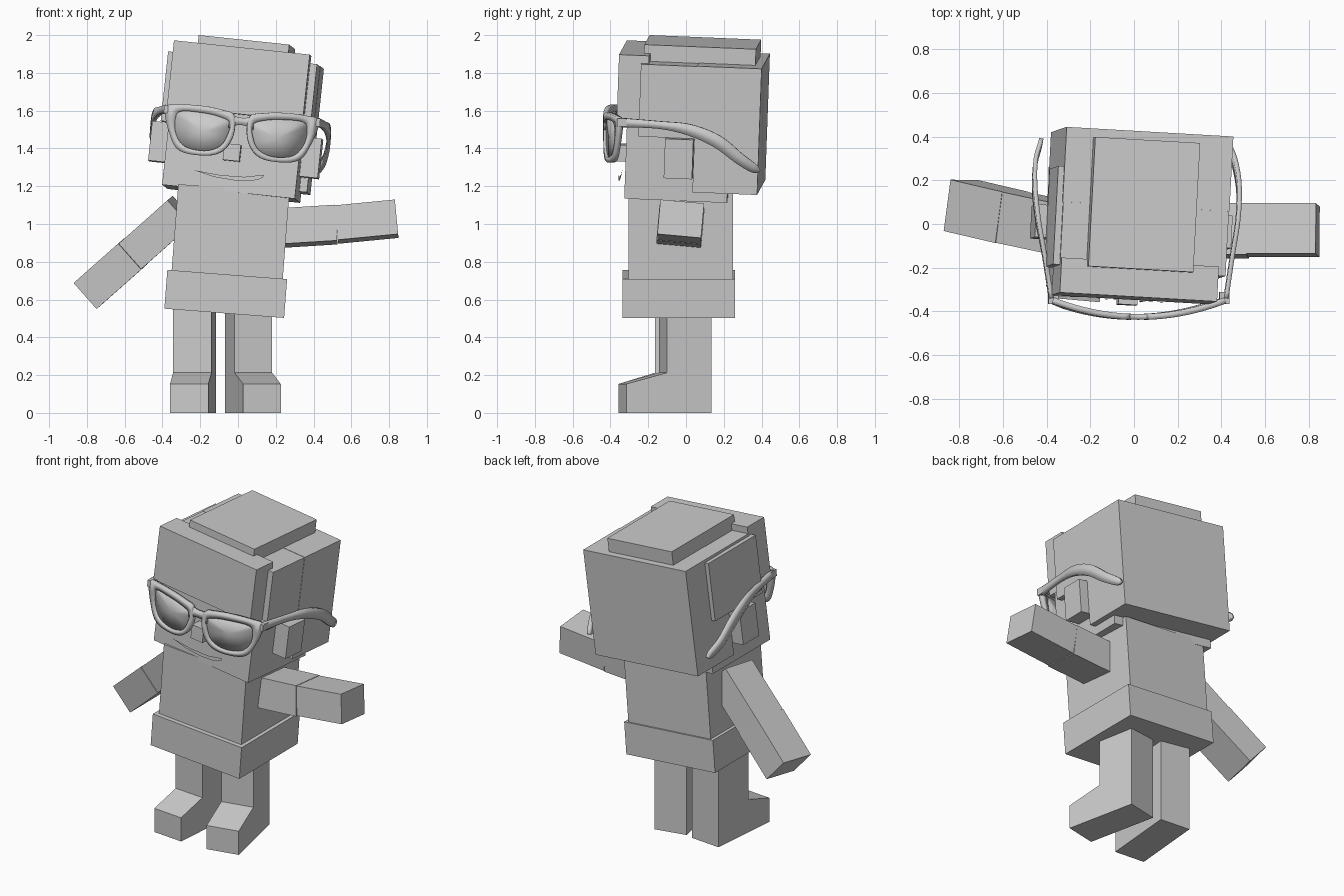
import bpy, bmesh, math
from mathutils import Matrix, Vector, Euler

if "Cube" in bpy.data.objects:
    bpy.data.objects.remove(bpy.data.objects["Cube"])


def frame(origin, rx=0, ry=0, rz=0):
    rot = Euler([math.radians(a) for a in (rx, ry, rz)]).to_matrix().to_4x4()
    return Matrix.Translation(origin) @ rot


def make(name, verts, faces, mat=Matrix()):
    me = bpy.data.meshes.new(name)
    me.from_pydata([tuple(v) for v in verts], [], faces)
    bm = bmesh.new()
    bm.from_mesh(me)
    bmesh.ops.recalc_face_normals(bm, faces=bm.faces)
    bm.to_mesh(me)
    bm.free()
    ob = bpy.data.objects.new(name, me)
    ob.matrix_world = mat
    bpy.context.collection.objects.link(ob)
    return ob


def prism(name, outline, x0, x1, mat):
    """Extrude a (y, z) outline along x."""
    n = len(outline)
    verts = [(x, y, z) for x in (x0, x1) for y, z in outline]
    faces = [[i, (i + 1) % n, n + (i + 1) % n, n + i] for i in range(n)]
    faces += [list(range(n)), list(range(n, 2 * n))]
    return make(name, verts, faces, mat)


def box(name, x, y, z, mat):
    return prism(name, [(y[0], z[0]), (y[1], z[0]), (y[1], z[1]), (y[0], z[1])], x[0], x[1], mat)


def limb(name, p0, p1, depth, height, up):
    """Box running from p0 to p1."""
    p0, p1 = Vector(p0), Vector(p1)
    d = (p1 - p0).normalized()
    side = Vector(up).cross(d).normalized()
    u = d.cross(side)
    m = Matrix((d, side, u)).transposed().to_4x4()
    m.translation = p0
    return box(name, (0, (p1 - p0).length), (-depth / 2, depth / 2), (-height / 2, height / 2), m)


def spline(pts, steps, closed):
    """Catmull-Rom samples through points of any dimension."""
    n = len(pts)
    at = (lambda i: pts[i % n]) if closed else (lambda i: pts[max(0, min(n - 1, i))])
    out = []
    for i in range(n if closed else n - 1):
        for k in range(steps):
            t = k / steps
            out.append([0.5 * (2 * b + (c - a) * t + (2 * a - 5 * b + 4 * c - d) * t * t
                               + (3 * b - a - 3 * c + d) * t ** 3)
                        for a, b, c, d in zip(at(i - 1), at(i), at(i + 1), at(i + 2))])
    if not closed:
        out.append(list(pts[-1]))
    return out


def smooth_shell(ob, thick):
    mod = ob.modifiers.new("thickness", 'SOLIDIFY')
    mod.thickness = thick
    mod.offset = 0
    bpy.ops.object.select_all(action='DESELECT')
    ob.select_set(True)
    bpy.context.view_layer.objects.active = ob
    bpy.ops.object.shade_smooth_by_angle()


# Legs with wedge-topped feet
for name, x, yaw, front, leg_front in (("right_leg", .055, 12, -.345, -.125),
                                       ("left_leg", -.228, -5, -.35, -.155)):
    prism(name, [(.115, 0), (.115, .6), (leg_front, .6), (leg_front, .213),
                 (front, .153), (front, 0)], -.102, .102, frame((x, 0, 0), rz=yaw))

# Torso and waistband, leaning sideways
body = frame((-.065, -.03, .63), ry=4.4)
box("waistband", (-.318, .318), (-.305, .29), (-.103, .103), body)
box("torso", (-.295, .295), (-.275, .28), (0, .56), body)

# Arms
limb("left_upper_arm", (-.30, -.025, 1.07), (-.558, .03, .841), .235, .18, (-.6, 0, .7))
limb("left_forearm", (-.558, .03, .841), (-.794, .085, .632), .238, .184, (-.6, 0, .7))
limb("right_upper_arm", (.2, -.03, .977), (.52, -.03, .997), .238, .19, (0, .09, 1))
limb("right_forearm", (.52, -.028, .997), (.84, -.028, 1.028), .232, .184, (0, .09, 1))

# Head and hair
head = frame((0, 0, 1.5), -2.4, 6, -3.3)
box("face", (-.352, .355), (-.295, .25), (-.343, .36), head)
box("fringe", (-.368, .356), (-.35, -.19), (.07, .422), head)
box("back_hair", (-.373, .395), (.067, .41), (-.29, .382), head)
box("right_side_hair", (.30, .393), (-.23, .1), (-.005, .38), head)
box("left_side_hair", (-.40, -.30), (-.22, .23), (-.005, .365), head)
box("crown_hair", (-.37, .39), (-.2, .1), (.30, .38), head)
box("top_hair", (-.248, .235), (-.224, .368), (.36, .468), head)

# Ears, nose, mouth
for name, s in (("right_ear", 1), ("left_ear", -1)):
    box(name, sorted((s * .33, s * .452)), (-.085, .065), (-.215, -.005), head)
box("nose", (-.043, .045), (-.366, -.28), (-.18, -.092), head)
mouth = [(-.195, -.25), (-.05, -.262), (.08, -.258), (.183, -.236), (.178, -.25), (.15, -.267),
         (.10, -.278), (.02, -.282), (-.08, -.275)]
make("mouth", [(u, -.34, w) for u, w in mouth], [list(range(len(mouth)))], head)

# Glasses
spec = frame((.02, -.34, 1.56), 0, 5, 0)
bend = lambda a: -.085 * (1 - (a / .42) ** 2)
# rim stations: inner x, z then outer x, z
rim = [(.060, -.030, .040, .012), (.11, -.004, .10, .034), (.20, .010, .20, .047),
       (.325, .008, .33, .044), (.350, -.04, .405, .020), (.338, -.115, .370, -.115),
       (.285, -.175, .31, -.200), (.18, -.189, .175, -.214), (.10, -.157, .085, -.182),
       (.066, -.09, .036, -.095)]
loop = spline(rim, 5, True)
# temple stations: x, y, z, half height
temple = spline([(.401, 0, .012, .024), (.432, .2, .002, .020), (.459, .36, -.022, .030),
                 (.469, .506, -.083, .034), (.457, .623, -.175, .030), (.432, .70, -.228, .024),
                 (.425, .73, -.242, .006)], 5, False)
for side, s in (("right", 1), ("left", -1)):
    n = len(loop)
    inner = [(s * p[0], bend(p[0]), p[1]) for p in loop]
    outer = [(s * p[2], bend(p[2]), p[3]) for p in loop]
    ring = [[i, (i + 1) % n, n + (i + 1) % n, n + i] for i in range(n)]
    smooth_shell(make(side + "_rim", inner + outer, ring, spec), .028)
    # lens fan
    lens = [(x, y + .002, z) for x, y, z in inner] + [(s * .2, bend(.2) + .002, -.085)]
    smooth_shell(make(side + "_lens", lens, [[i, (i + 1) % n, n] for i in range(n)], spec), .006)
    # temple strip, its height turned square to the path
    verts = []
    for i, (x, y, z, h) in enumerate(temple):
        p, q = temple[max(i - 1, 0)], temple[min(i + 1, len(temple) - 1)]
        ang = math.atan2(q[2] - p[2], q[1] - p[1])
        for k in (-1, 1):
            verts.append((s * x, y - k * h * math.sin(ang), z + k * h * math.cos(ang)))
    strip = [[2 * i, 2 * i + 1, 2 * i + 3, 2 * i + 2] for i in range(len(temple) - 1)]
    smooth_shell(make(side + "_temple", verts, strip, spec), .02)
    box(side + "_hinge", sorted((s * .37, s * .415)), (-.025, .03), (-.008, .034), spec)
# bridge
arc = [-.065 + .13 * i / 6 for i in range(7)]
verts = [(a, bend(a), c) for a in arc for c in (-.036 - 5 * a * a, .002 + 4 * a * a)]
smooth_shell(make("bridge", verts, [[2 * i, 2 * i + 1, 2 * i + 3, 2 * i + 2] for i in range(6)], spec), .026)
